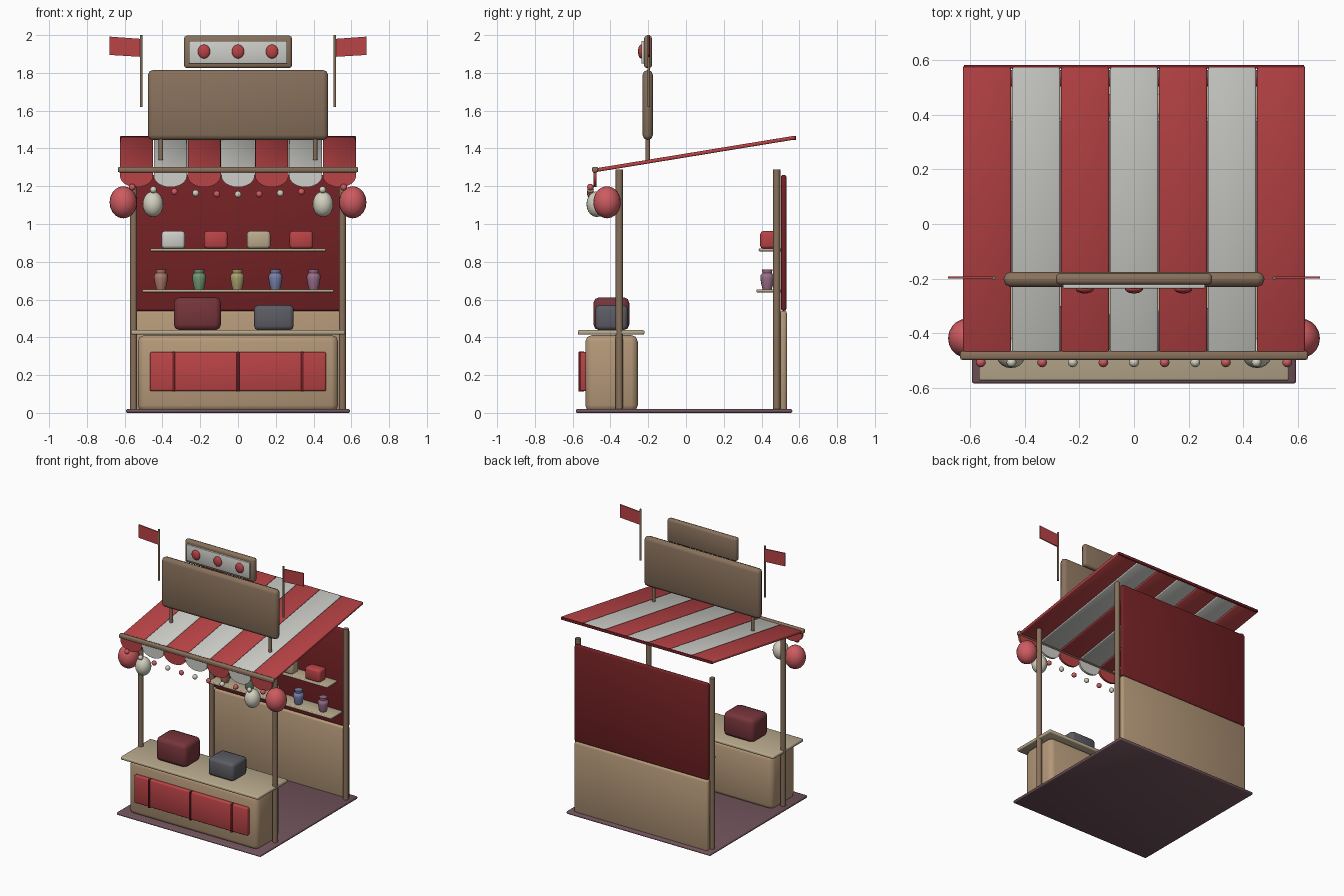
import bpy, bmesh, math
from mathutils import Matrix

if "Cube" in bpy.data.objects:
    bpy.data.objects.remove(bpy.data.objects["Cube"])


def mat(name, r, g, b):
    m = bpy.data.materials.new(name)
    m.diffuse_color = (r ** 2.2, g ** 2.2, b ** 2.2, 1)
    m.use_nodes = True
    m.node_tree.nodes["Principled BSDF"].inputs["Base Color"].default_value = m.diffuse_color
    return m


RED = mat("red_cloth", .72, .27, .28)
WHITE = mat("white_cloth", .80, .80, .78)
DARK = mat("dark_red", .45, .15, .16)
TAN = mat("tan_wood", .70, .59, .47)
PALE = mat("pale_wood", .72, .66, .55)
BROWN = mat("brown_wood", .53, .44, .36)
FLOOR = mat("floor_boards", .44, .33, .36)
CRATE = mat("crate_red", .46, .22, .24)
SLATE = mat("slate", .36, .36, .39)
LAMP = mat("lantern_red", .80, .36, .38)
CREAM = mat("lantern_cream", .82, .81, .74)


def finish(name, bm, m, smooth=True):
    bmesh.ops.recalc_face_normals(bm, faces=bm.faces)
    me = bpy.data.meshes.new(name)
    bm.to_mesh(me)
    bm.free()
    for p in me.polygons:
        p.use_smooth = smooth
    me.materials.append(m)
    ob = bpy.data.objects.new(name, me)
    bpy.context.collection.objects.link(ob)
    return ob


def box(name, x, y, z, m, bevel=.005):
    """Soft-edged box from (min, max) ranges."""
    bm = bmesh.new()
    size = [r[1] - r[0] for r in (x, y, z)]
    bmesh.ops.create_cube(bm, size=1, matrix=Matrix.Diagonal((*size, 1)))
    ob = finish(name, bm, m)
    ob.location = [(r[0] + r[1]) / 2 for r in (x, y, z)]
    mod = ob.modifiers.new("soft_edges", 'BEVEL')
    mod.width = min(bevel, min(size) * .48)
    mod.segments = 2
    return ob


def lathe(name, loc, profile, m, n=16):
    """Turned shape from (radius, height) points."""
    bm = bmesh.new()
    rings = [[bm.verts.new((r * math.cos(2 * math.pi * i / n), r * math.sin(2 * math.pi * i / n), z))
              for i in range(n)] for r, z in profile]
    for a, b in zip(rings, rings[1:]):
        for i in range(n):
            j = (i + 1) % n
            bm.faces.new((a[i], a[j], b[j], b[i]))
    bm.faces.new(rings[0])
    bm.faces.new(rings[-1])
    ob = finish(name, bm, m)
    ob.location = loc
    ob.data.set_sharp_from_angle(angle=math.radians(50))
    return ob


def rod(name, x, y, z0, z1, r, m=BROWN):
    return lathe(name, (x, y, 0), [(r, z0), (r, z1)], m, 12)


def ball(name, loc, radii, m, seg=20):
    bm = bmesh.new()
    bmesh.ops.create_uvsphere(bm, u_segments=seg, v_segments=seg // 2, radius=1,
                              matrix=Matrix.Diagonal((*radii, 1)))
    ob = finish(name, bm, m)
    ob.location = loc
    return ob


def prism(name, pts, y0, y1, m):
    """Flat xz outline extruded along y."""
    bm = bmesh.new()
    f = bm.faces.new([bm.verts.new((x, y0, z)) for x, z in pts])
    ext = bmesh.ops.extrude_face_region(bm, geom=[f])
    verts = [v for v in ext['geom'] if isinstance(v, bmesh.types.BMVert)]
    bmesh.ops.translate(bm, verts=verts, vec=(0, y1 - y0, 0))
    return finish(name, bm, m, False)


# Floor, back wall and shelves
box("floor", (-.593, .593), (-.583, .563), (0, .02), FLOOR, .008)
box("back_wall_lower", (-.55, .55), (.495, .535), (.005, .54), TAN, .014)
box("back_wall_upper", (-.55, .55), (.502, .532), (.54, 1.26), DARK, .012)
box("lower_shelf", (-.507, .507), (.373, .505), (.638, .654), PALE)
box("upper_shelf", (-.465, .465), (.385, .505), (.855, .87), PALE)

# Corner posts
for s in (-1, 1):
    rod("front_post", s * .553, -.353, .01, 1.288, .019)
    rod("back_post", s * .553, .48, .01, 1.288, .019)

# Counter with red front panel
box("counter_body", (-.53, .53), (-.533, -.255), (.005, .412), TAN, .035)
box("counter_top", (-.567, .567), (-.573, -.22), (.414, .438), PALE, .008)
box("counter_panel", (-.467, .467), (-.56, -.525), (.115, .322), RED, .01)
for x in (-.34, 0, .34):
    box("panel_divider", (x - .007, x + .007), (-.568, -.54), (.112, .325), DARK, .003)

# Goods on the counter
box("large_crate", (-.34, -.09), (-.49, -.3), (.438, .612), CRATE, .03)
box("small_crate", (.085, .295), (-.48, -.308), (.438, .57), SLATE, .022)

# Goods on the shelves
jar_colours = [(.66, .47, .42), (.45, .58, .45), (.66, .62, .42), (.47, .50, .66), (.60, .43, .53)]
jar = [(.024, 0), (.03, .02), (.037, .06), (.036, .075), (.025, .086), (.028, .105)]
for i, c in enumerate(jar_colours):
    lathe("jar", (-.408 + .202 * i, .43, .654), jar, mat("jar_glaze", *c))
for i, m in enumerate((WHITE, RED, PALE, RED)):
    x = -.343 + .226 * i
    box("shelf_box", (x - .062, x + .062), (.393, .475), (.87, .962), m, .015)

# Striped canopy with scalloped valance
tilt = math.radians(9.3)
for i in range(7):
    x = (i - 3) * .179
    m = WHITE if i % 2 else RED
    ob = box("canopy_stripe", (x - .088, x + .088), (-.475, .585), (1.362, 1.382), m, .006)
    ob.rotation_euler.x = tilt
    edge = [(x + .088 * math.cos(a), 1.255 - .06 * math.sin(a))
            for a in [math.pi * k / 12 for k in range(13)]]
    prism("valance_scallop", [(x + .088, 1.285)] + edge + [(x - .088, 1.285)], -.49, -.474, m)
box("canopy_front_rail", (-.636, .636), (-.497, -.465), (1.273, 1.303), BROWN, .008)
box("canopy_back_rail", (-.622, .622), (.568, .582), (1.445, 1.466), DARK, .003)

# Main sign and small upper sign
box("sign_board", (-.477, .477), (-.23, -.175), (1.445, 1.815), BROWN, .026)
box("upper_sign", (-.286, .286), (-.222, -.18), (1.825, 1.997), BROWN, .015)
box("upper_sign_panel", (-.26, .26), (-.236, -.215), (1.85, 1.97), WHITE, .004)
for x in (-.18, 0, .18):
    ball("sign_stud", (x, -.238, 1.913), (.033, .016, .037), RED)
for s in (-1, 1):
    rod("sign_leg", s * .408, -.203, 1.325, 1.47, .012)

# Flags
for s in (-1, 1):
    rod("flag_pole", s * .513, -.197, 1.62, 2.0, .007)
    prism("flag", [(s * .68, 1.992), (s * .68, 1.895), (s * .515, 1.885), (s * .515, 1.98)],
          -.2, -.192, RED)

# Lanterns and bead garland
for s in (-1, 1):
    ball("red_lantern", (s * .607, -.418, 1.115), (.073, .073, .085), LAMP)
    ball("cream_lantern", (s * .45, -.472, 1.105), (.055, .055, .068), CREAM)
for i in range(11):
    x = (i - 5) * .112
    ball("garland_bead", (x, -.506, 1.157 + .038 * (x / .56) ** 2), (.018,) * 3,
         CREAM if i % 2 else LAMP, 12)
